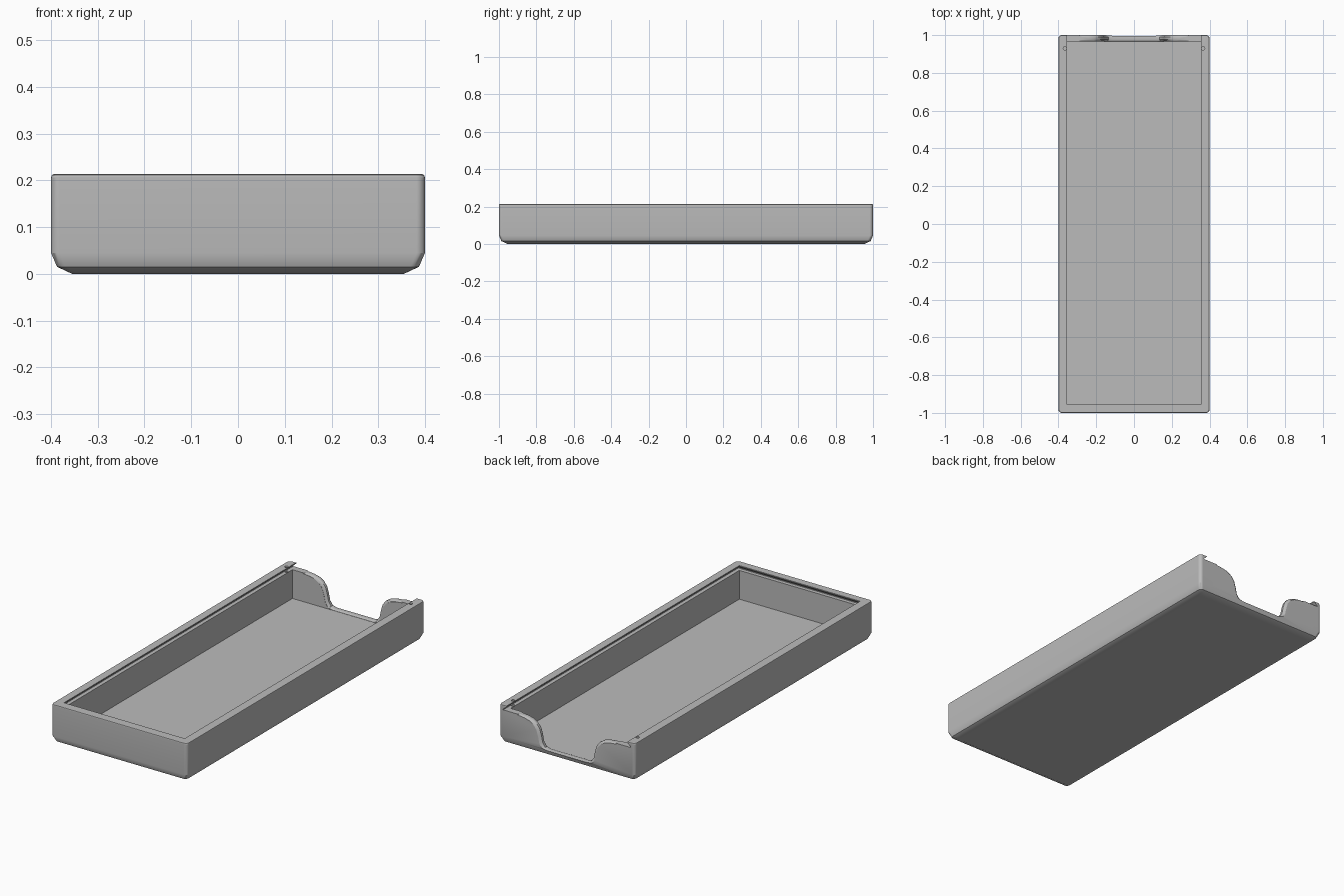
import bpy, bmesh, math

cube = bpy.data.objects.get("Cube")
if cube:
    bpy.data.objects.remove(cube, do_unlink=True)

grey = bpy.data.materials.new("plain grey")
grey.use_nodes = True
colour = (0.5, 0.5, 0.5, 1)
grey.diffuse_color = colour
grey.node_tree.nodes["Principled BSDF"].inputs["Base Color"].default_value = colour


def loft(name, rings):
    """Solid skinned through closed rings with equal point counts."""
    bm = bmesh.new()
    loops = [[bm.verts.new(p) for p in ring] for ring in rings]
    n = len(loops[0])
    for a, b in zip(loops, loops[1:]):
        for i in range(n):
            j = (i + 1) % n
            bm.faces.new((a[i], a[j], b[j], b[i]))
    bm.faces.new(loops[0])
    bm.faces.new(loops[-1])
    bmesh.ops.recalc_face_normals(bm, faces=bm.faces)
    mesh = bpy.data.meshes.new(name)
    bm.to_mesh(mesh)
    bm.free()
    obj = bpy.data.objects.new(name, mesh)
    mesh.materials.append(grey)
    bpy.context.collection.objects.link(obj)
    return obj


def rounded_rect(hx, hy, z, r, steps=4):
    pts = []
    for k, (sx, sy) in enumerate(((1, 1), (-1, 1), (-1, -1), (1, -1))):
        for i in range(steps + 1):
            a = (k + i / steps) * math.pi / 2
            pts.append((sx * (hx - r) + r * math.cos(a),
                        sy * (hy - r) + r * math.sin(a), z))
    return pts


def rect(hx, y0, y1, z):
    return [(-hx, y0, z), (hx, y0, z), (hx, y1, z), (-hx, y1, z)]


def cut(target, cutter):
    mod = target.modifiers.new("cut", 'BOOLEAN')
    mod.operation = 'DIFFERENCE'
    mod.solver = 'EXACT'
    mod.object = cutter
    bpy.context.view_layer.objects.active = target
    bpy.ops.object.modifier_apply(modifier=mod.name)
    bpy.data.objects.remove(cutter, do_unlink=True)


# Outer body with chamfered base and softened rim
sections = [(0.045, 0), (0.013, 0.015), (0, 0.045), (0, 0.206), (0.002, 0.211), (0.006, 0.213)]
box = loft("box_body", [rounded_rect(0.4 - d, 1 - d, z, 0.018) for d, z in sections])

# Storage cavity
cut(box, loft("cavity_cutter", [rect(0.355, -0.955, 0.965, z) for z in (0.034, 0.2)]))

# Dovetail slot for a sliding lid, open at the back
cut(box, loft("lid_slot_cutter", [rect(0.375, -0.975, 1.1, 0.187),
                                  rect(0.375, -0.975, 1.1, 0.191),
                                  rect(0.355, -0.955, 1.1, 0.208),
                                  rect(0.355, -0.955, 1.1, 0.25)]))

# Finger notch in the back wall, with rounded edges
half = [(0.11, 0.04), (0.135, 0.047), (0.15, 0.068), (0.158, 0.105), (0.168, 0.138),
        (0.185, 0.16), (0.21, 0.176), (0.24, 0.184), (0.28, 0.188), (0.28, 0.3)]
flare = [(0.958, 0.012), (0.966, 0.012), (0.97, 0.004), (0.976, 0),
         (0.989, 0), (0.995, 0.004), (1.0, 0.012), (1.05, 0.012)]
rings = []
for y, g in flare:
    right = [(x + g, y, z - g * 0.45) for x, z in half]
    rings.append(right + [(-x, y, z) for x, y, z in reversed(right)])
cut(box, loft("notch_cutter", rings))

# Small detent holes in the side rims
for side in (-1, 1):
    ring = [(side * 0.366 + 0.009 * math.cos(i * math.pi / 6),
             0.93 + 0.009 * math.sin(i * math.pi / 6)) for i in range(12)]
    cut(box, loft("detent_cutter", [[(x, y, z) for x, y in ring] for z in (0.18, 0.25)]))

# Smooth shading with crisp edges
bpy.ops.object.select_all(action='DESELECT')
box.select_set(True)
bpy.context.view_layer.objects.active = box
bpy.ops.object.shade_smooth_by_angle(angle=math.radians(28))
weighted = box.modifiers.new("weighted_normals", 'WEIGHTED_NORMAL')
weighted.keep_sharp = True
